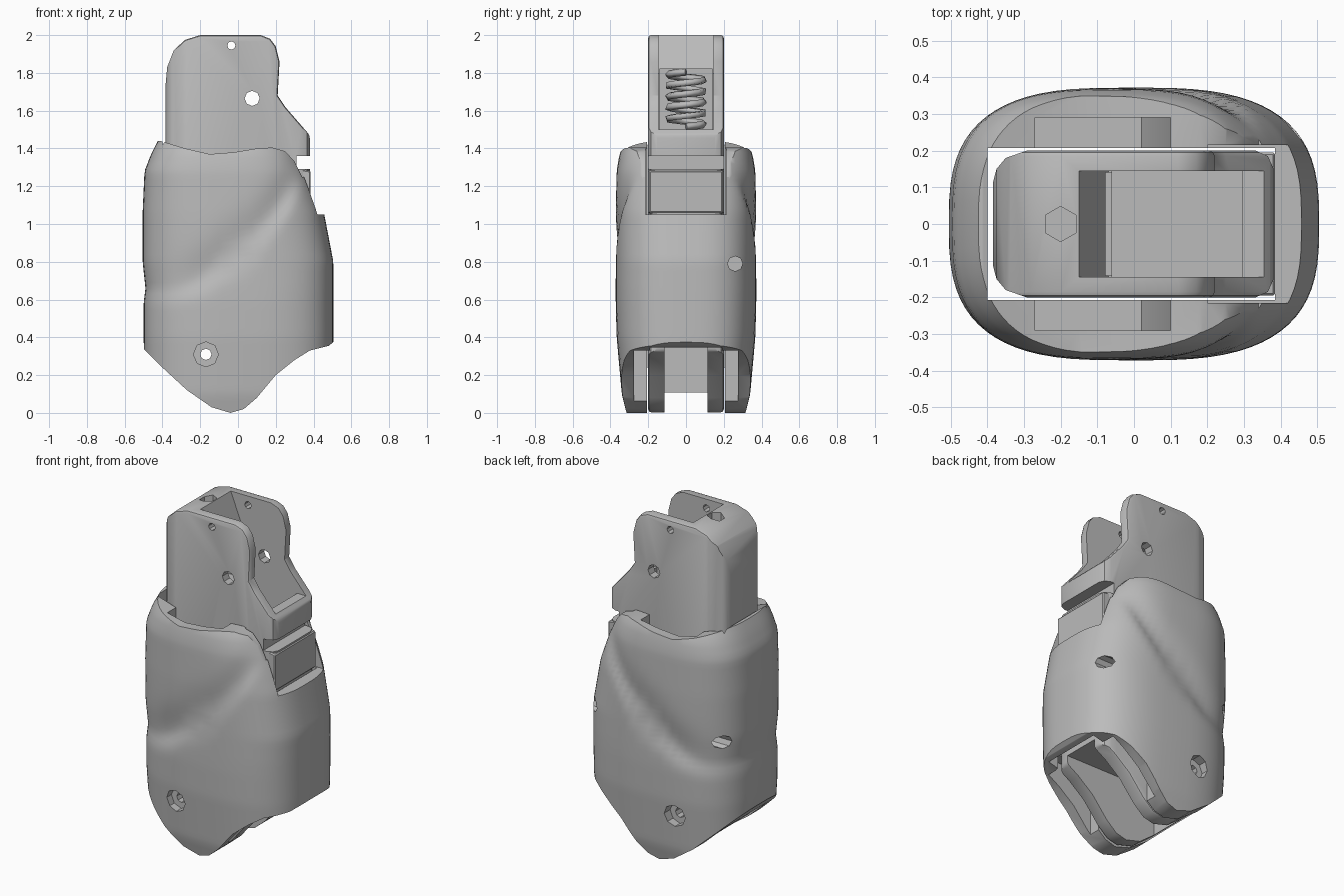
import bpy, bmesh, math
from mathutils import Vector

if "Cube" in bpy.data.objects:
    bpy.data.objects.remove(bpy.data.objects["Cube"], do_unlink=True)

grey = bpy.data.materials.new("plain grey")
grey.use_nodes = True
COLOUR = (0.5, 0.5, 0.5, 1)
grey.diffuse_color = COLOUR
grey.node_tree.nodes["Principled BSDF"].inputs["Base Color"].default_value = COLOUR


def make(name, bm):
    bmesh.ops.recalc_face_normals(bm, faces=bm.faces)
    me = bpy.data.meshes.new(name)
    bm.to_mesh(me)
    bm.free()
    ob = bpy.data.objects.new(name, me)
    me.materials.append(grey)
    bpy.context.collection.objects.link(ob)
    return ob


def loft(name, rings):
    bm = bmesh.new()
    loops = [[bm.verts.new(p) for p in ring] for ring in rings]
    n = len(loops[0])
    for a, b in zip(loops, loops[1:]):
        for i in range(n):
            j = (i + 1) % n
            bm.faces.new((a[i], a[j], b[j], b[i]))
    bm.faces.new(loops[0])
    bm.faces.new(loops[-1])
    return make(name, bm)


def slab(name, outline, y0, y1):
    return loft(name, [[(x, y, z) for x, z in outline] for y in (y0, y1)])


def box(x0, x1, y0, y1, z0, z1):
    return slab("cutter", [(x0, z0), (x1, z0), (x1, z1), (x0, z1)], y0, y1)


def cylinder(centre, axis, radius, length, sides=8):
    bm = bmesh.new()
    bmesh.ops.create_cone(bm, cap_ends=True, segments=sides, radius1=radius,
                          radius2=radius, depth=length)
    turn = Vector((0, 0, 1)).rotation_difference(Vector(axis))
    bmesh.ops.rotate(bm, verts=bm.verts, matrix=turn.to_matrix())
    bmesh.ops.translate(bm, verts=bm.verts, vec=centre)
    return make("cutter", bm)


def apply(ob, mod):
    with bpy.context.temp_override(object=ob, active_object=ob):
        bpy.ops.object.modifier_apply(modifier=mod.name)


def boolean(ob, cutter, operation="DIFFERENCE"):
    mod = ob.modifiers.new("cut", "BOOLEAN")
    mod.object, mod.operation, mod.solver = cutter, operation, "EXACT"
    apply(ob, mod)
    bpy.data.objects.remove(cutter, do_unlink=True)


def bevel(ob, width, segments=2):
    mod = ob.modifiers.new("round", "BEVEL")
    mod.width, mod.segments, mod.limit_method = width, segments, "ANGLE"
    mod.angle_limit = math.radians(40)
    apply(ob, mod)


def smooth(ob, degrees):
    bpy.ops.object.select_all(action="DESELECT")
    ob.select_set(True)
    bpy.context.view_layer.objects.active = ob
    bpy.ops.object.shade_smooth_by_angle(angle=math.radians(degrees))


def interp(table, t):
    for (a, *va), (b, *vb) in zip(table, table[1:]):
        if t <= b:
            k = max(0, (t - a) / (b - a))
            return [p + (q - p) * k for p, q in zip(va, vb)]
    return table[-1][1:]


# outer shell: height, left end, right end, half width
SECTIONS = [(-0.06, -0.49, 0.5, 0.29), (0, -0.49, 0.5, 0.315), (0.1, -0.49, 0.5, 0.34),
            (0.4, -0.5, 0.505, 0.367), (0.58, -0.5, 0.505, 0.372), (0.66, -0.49, 0.505, 0.372),
            (0.8, -0.505, 0.505, 0.372), (1.06, -0.505, 0.455, 0.372),
            (1.28, -0.495, 0.375, 0.367), (1.37, -0.46, 0.33, 0.352),
            (1.43, -0.43, 0.29, 0.325), (1.5, -0.39, 0.25, 0.28)]
SWEEP = [(-0.5, 0.64), (-0.35, 0.66), (-0.2, 0.71), (-0.05, 0.81), (0.1, 0.95),
         (0.22, 1.09), (0.33, 1.25)]


def shell_ring(z, count=72, power=2 / 2.9):
    x0, x1, half = interp(SECTIONS, z)
    ring = []
    for i in range(count):
        a = 2 * math.pi * i / count
        c, s = math.cos(a), math.sin(a)
        x = (x0 + x1) / 2 + (x1 - x0) / 2 * math.copysign(abs(c) ** power, c)
        y = half * math.copysign(abs(s) ** power, s)
        # shallow sweeping groove pressed into both sides
        d = z - interp(SWEEP, x)[0]
        fade = min(1, max(0, (0.38 - x) / 0.15)) * min(1, max(0.2, (x + 0.5) / 0.3))
        y *= 1 - 0.08 * fade * math.exp(-(d / (0.06 if d < 0 else 0.14)) ** 2)
        ring.append((x, y, z))
    return ring


shell = loft("outer_shell", [shell_ring(-0.06 + 0.03 * i) for i in range(53)])
silhouette = [(-0.6, 0.45), (-0.49, 0.33), (-0.4, 0.24), (-0.27, 0.12), (-0.14, 0.03),
              (-0.04, 0), (0.03, 0.02), (0.1, 0.08), (0.2, 0.2), (0.3, 0.28), (0.38, 0.33),
              (0.48, 0.355), (0.6, 0.45), (0.6, 1.24), (0.34, 1.25), (0.3, 1.33),
              (0.25, 1.385), (0.18, 1.405), (0.1, 1.4), (-0.02, 1.38), (-0.15, 1.37),
              (-0.28, 1.4), (-0.41, 1.44), (-0.6, 1.44)]
boolean(shell, slab("cutter", silhouette, -0.6, 0.6), "INTERSECT")

# shell cavity, latch notch, side pockets and bottom recesses
boolean(shell, box(-0.4, 0.385, -0.207, 0.207, -0.2, 1.7))
boolean(shell, box(0.2, 0.6, -0.215, 0.215, 1.05, 1.7))
pocket = [(-0.27, 0.7), (0.02, 0.7), (0.1, 0.9), (0.1, 1.7), (-0.27, 1.7)]
for side in (-1, 1):
    y0, y1 = sorted((side * 0.19, side * 0.29))
    boolean(shell, slab("cutter", pocket, y0, y1))
    y0, y1 = sorted((side * 0.19, side * 0.275))
    boolean(shell, box(0.08, 0.38, y0, y1, -0.2, 0.43))
boolean(shell, box(0.3, 0.45, -0.19, 0.19, -0.2, 0.43))

# pin holes with counterbores, and a screw hole in each end
PIN = (-0.17, 0, 0.31)
boolean(shell, cylinder(PIN, (0, 1, 0), 0.03, 1))
for side in (-1, 1):
    boolean(shell, cylinder((PIN[0], side * 0.46, PIN[2]), (0, 1, 0), 0.066, 0.32))
    boolean(shell, cylinder((side * 0.47, 0.26, 0.79), (1, 0, 0), 0.04, 0.36))
smooth(shell, 35)

# inner sleeve with the spring housing and latch wall
outline = [(-0.385, 0.24), (-0.27, 0.13), (-0.14, 0.03), (-0.04, 0.003), (0.03, 0.02),
           (0.1, 0.08), (0.2, 0.2), (0.3, 0.28), (0.38, 0.33), (0.38, 1.47), (0.25, 1.62),
           (0.21, 1.68), (0.22, 1.86), (0.2, 1.94), (0.17, 1.98), (0.12, 2), (-0.2, 2),
           (-0.28, 1.975), (-0.34, 1.92), (-0.375, 1.83), (-0.385, 1.72)]
sleeve = slab("inner_sleeve", outline, -0.2, 0.2)
bevel(sleeve, 0.015)
plan = [(-0.388, -0.1), (-0.375, -0.15), (-0.35, -0.18), (-0.29, -0.201), (0.33, -0.201),
        (0.365, -0.185), (0.381, -0.15)]
plan += [(x, -y) for x, y in reversed(plan)]
boolean(sleeve, loft("cutter", [[(x, y, z) for x, y in plan] for z in (-0.2, 2.2)]), "INTERSECT")
for cut in ((-0.06, 0.295, -0.145, 0.145, 0.46, 2.2),    # open channel
            (0.2, 0.6, -0.145, 0.145, 1.5, 2.2),         # front window
            (-0.33, 0, -0.14, 0.14, 1.5, 1.82),          # spring chamber
            (-0.24, 0.6, -0.115, 0.115, -0.2, 0.38),     # lower fork
            (0.31, 0.6, -0.3, 0.3, 1.29, 1.36)):         # latch slot
    boolean(sleeve, box(*cut))
slope = [(-0.07, 1.8), (0, 1.8), (0, 2.1), (-0.16, 2.1), (-0.15, 2)]
boolean(sleeve, slab("cutter", slope, -0.145, 0.145))
for x, z, radius in ((0.075, 1.665, 0.04), (-0.035, 1.945, 0.022), (PIN[0], PIN[2], 0.03)):
    boolean(sleeve, cylinder((x, 0, z), (0, 1, 0), radius, 1))
boolean(sleeve, cylinder((-0.2, 0, 1.95), (0, 0, 1), 0.048, 0.4, 6))
smooth(sleeve, 35)

# latch pad on the end wall
latch = slab("latch_pad", [(0.33, 1.05), (0.385, 1.06), (0.385, 1.28), (0.33, 1.29)], -0.195, 0.195)
bevel(latch, 0.006, 1)

# coil spring
TURNS, STEPS = 5, 10
curve = bpy.data.curves.new("coil_spring", "CURVE")
curve.dimensions = "3D"
curve.bevel_depth, curve.bevel_resolution, curve.use_fill_caps = 0.02, 0, True
line = curve.splines.new("POLY")
line.points.add(TURNS * STEPS)
for i, point in enumerate(line.points):
    a = 2 * math.pi * i / STEPS
    point.co = (-0.2 + 0.095 * math.cos(a), 0.095 * math.sin(a),
                1.515 + 0.29 * i / (TURNS * STEPS), 1)
curve.materials.append(grey)
spring = bpy.data.objects.new("coil_spring", curve)
bpy.context.collection.objects.link(spring)
